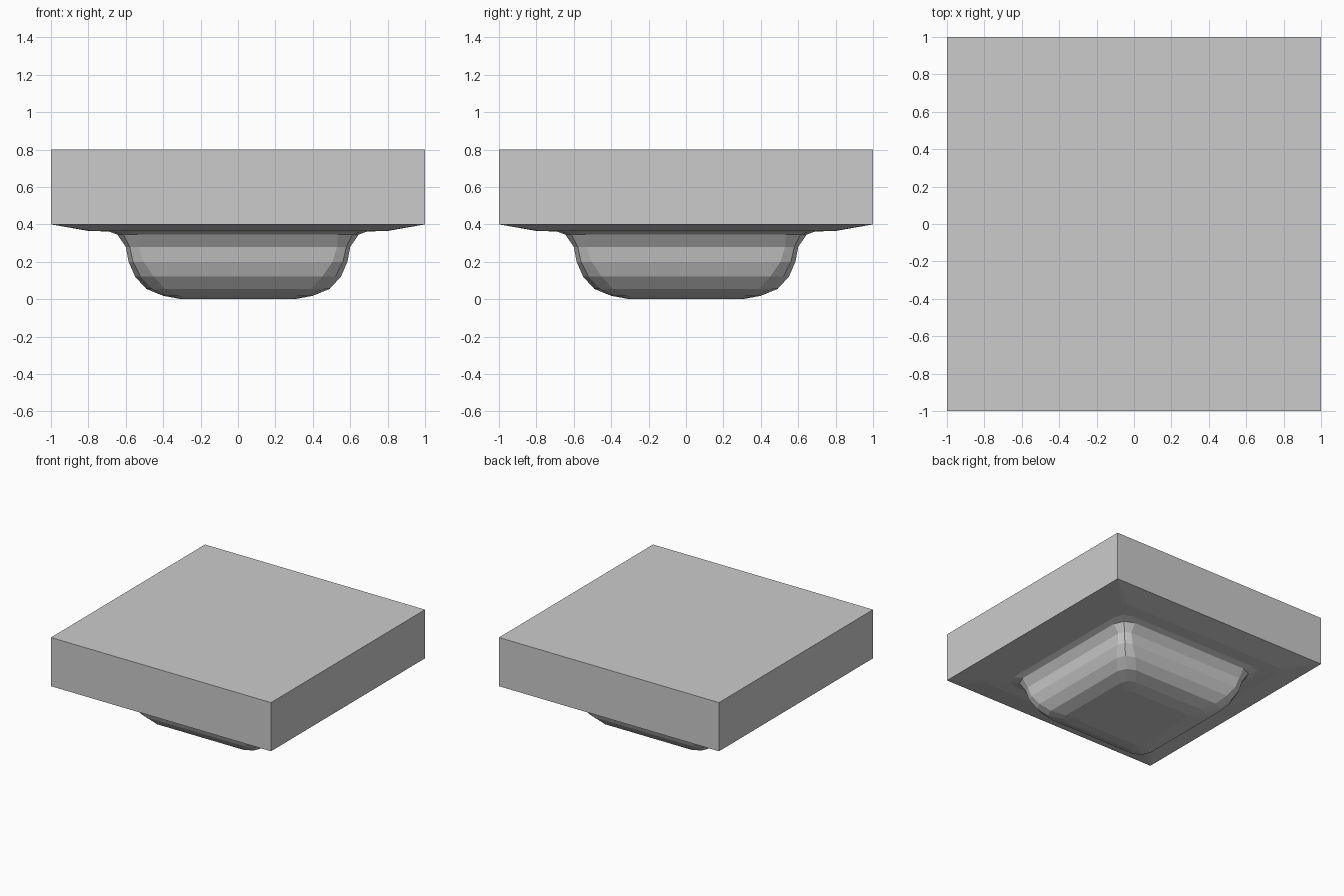
import bpy, bmesh

if "Cube" in bpy.data.objects:
    bpy.data.objects.remove(bpy.data.objects["Cube"])

# Profile rings from the bottom up: half width, height, corner cut
RINGS = [
    (0.30, 0.00, 0.04), (0.40, 0.018, 0.08), (0.49, 0.055, 0.10),
    (0.55, 0.12, 0.10), (0.585, 0.20, 0.08), (0.60, 0.28, 0.07),
    (0.645, 0.345, 0.11), (0.69, 0.362, 0.10), (0.80, 0.365, 0.06),
    (1.00, 0.40, 0.0), (1.00, 0.80, 0.0),
]


def ring_points(a, c):
    """Square outline with two-facet rounded corners."""
    k = 0.3 * c
    corner = [(a, a - c), (a - k, a - k), (a - c, a)] if c else [(a, a)] * 3
    pts = []
    for _ in range(4):
        pts += corner
        corner = [(-y, x) for x, y in corner]
    return pts


def loft(name, rings):
    bm = bmesh.new()
    loops = [[bm.verts.new((x, y, z)) for x, y in ring_points(a, c)]
             for a, z, c in rings]
    n = len(loops[0])
    for low, high in zip(loops, loops[1:]):
        for i in range(n):
            j = (i + 1) % n
            bm.faces.new((low[i], low[j], high[j], high[i]))
    # Flat bottom and top caps
    bm.faces.new(loops[0][::-1])
    bm.faces.new(loops[-1])
    bmesh.ops.remove_doubles(bm, verts=bm.verts, dist=1e-5)
    bmesh.ops.recalc_face_normals(bm, faces=bm.faces)
    mesh = bpy.data.meshes.new(name)
    bm.to_mesh(mesh)
    bm.free()
    obj = bpy.data.objects.new(name, mesh)
    bpy.context.collection.objects.link(obj)


# Square slab with the rounded plug underneath
loft("slab_with_rounded_underside", RINGS)
